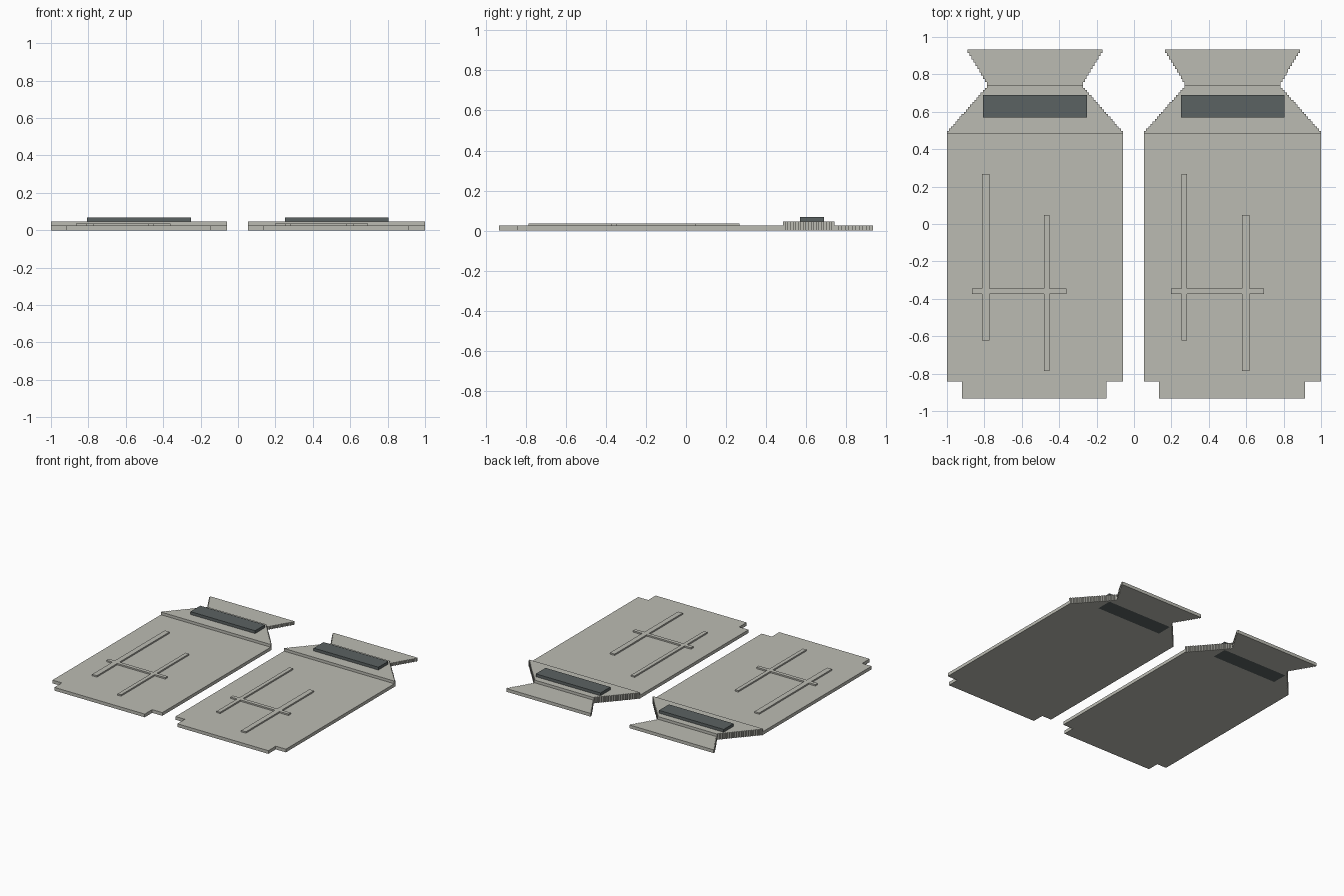
import bpy, bmesh

if "Cube" in bpy.data.objects:
    bpy.data.objects.remove(bpy.data.objects["Cube"])


def material(name, rgb):
    m = bpy.data.materials.new(name)
    m.diffuse_color = (*rgb, 1)
    m.use_nodes = True
    m.node_tree.nodes["Principled BSDF"].inputs["Base Color"].default_value = m.diffuse_color
    return m


GREY = material("warm grey", (0.50, 0.50, 0.45))
DARK = material("dark slate", (0.105, 0.122, 0.122))


def slab(name, outline, z0, z1, mat):
    """Flat outline extruded from z0 up to z1."""
    bm = bmesh.new()
    face = bm.faces.new([bm.verts.new((x, y, z0)) for x, y in outline])
    ext = bmesh.ops.extrude_face_region(bm, geom=[face], use_keep_orig=True)
    for v in ext["geom"]:
        if isinstance(v, bmesh.types.BMVert):
            v.co.z = z1
    bmesh.ops.recalc_face_normals(bm, faces=bm.faces)
    me = bpy.data.meshes.new(name)
    bm.to_mesh(me)
    bm.free()
    me.materials.append(mat)
    ob = bpy.data.objects.new(name, me)
    bpy.context.collection.objects.link(ob)
    return ob


def rect(x0, x1, y0, y1):
    return [(x0, y0), (x1, y0), (x1, y1), (x0, y1)]


def stepped(cx, y0, y1, w0, w1, n):
    """Symmetric trapezoid whose slanted sides are cut into n small steps."""
    right = []
    for i in range(n):
        w = w0 + (w1 - w0) * i / (n - 1)
        right += [(cx + w, y0 + (y1 - y0) * i / n),
                  (cx + w, y0 + (y1 - y0) * (i + 1) / n)]
    return right + [(2 * cx - x, y) for x, y in reversed(right)]


def panel(side, x0, x1, bar_a, bar_b, cross):
    cx = (x0 + x1) / 2
    # main plate with notched lower corners
    n0, n1 = x0 + 0.08, x1 - 0.087
    slab(side + "_plate",
         [(n0, -0.933), (n1, -0.933), (n1, -0.842), (x1, -0.842),
          (x1, 0.484), (x0, 0.484), (x0, -0.842), (n0, -0.842)],
         0, 0.025, GREY)
    # thicker tapering shoulder, thin flared end
    shoulder = slab(side + "_shoulder",
                    stepped(cx, 0.484, 0.741, (x1 - x0) / 2, 0.256, 20),
                    0, 0.046, GREY)
    slab(side + "_flared_end", stepped(cx, 0.741, 0.933, 0.256, 0.36, 11),
         0, 0.025, GREY)
    # dark block set right through the shoulder
    block = slab(side + "_dark_block", rect(cx - 0.277, cx + 0.277, 0.57, 0.69),
                 0, 0.068, DARK)
    cutter = slab("cutter", rect(cx - 0.277, cx + 0.277, 0.57, 0.69),
                  -0.1, 0.2, GREY)
    cutter.hide_render = True
    mod = shoulder.modifiers.new("slot", "BOOLEAN")
    mod.operation = "DIFFERENCE"
    mod.solver = "EXACT"
    mod.object = cutter
    bpy.context.view_layer.objects.active = shoulder
    bpy.ops.object.modifier_apply(modifier=mod.name)
    bpy.data.objects.remove(cutter)
    # raised ribs: two long bars joined by a cross bar
    (a0, a1), (b0, b1), (c0, c1) = bar_a, bar_b, cross
    lo, hi = -0.374, -0.345
    slab(side + "_ribs",
         [(c0, lo), (a0, lo), (a0, -0.623), (a1, -0.623), (a1, lo),
          (b0, lo), (b0, -0.786), (b1, -0.786), (b1, lo), (c1, lo),
          (c1, hi), (b1, hi), (b1, 0.048), (b0, 0.048), (b0, hi),
          (a1, hi), (a1, 0.266), (a0, 0.266), (a0, hi), (c0, hi)],
         0.025, 0.036, GREY)


panel("left", -1.0, -0.059, (-0.814, -0.773), (-0.482, -0.452), (-0.867, -0.361))
panel("right", 0.054, 1.0, (0.254, 0.284), (0.578, 0.618), (0.198, 0.695))
